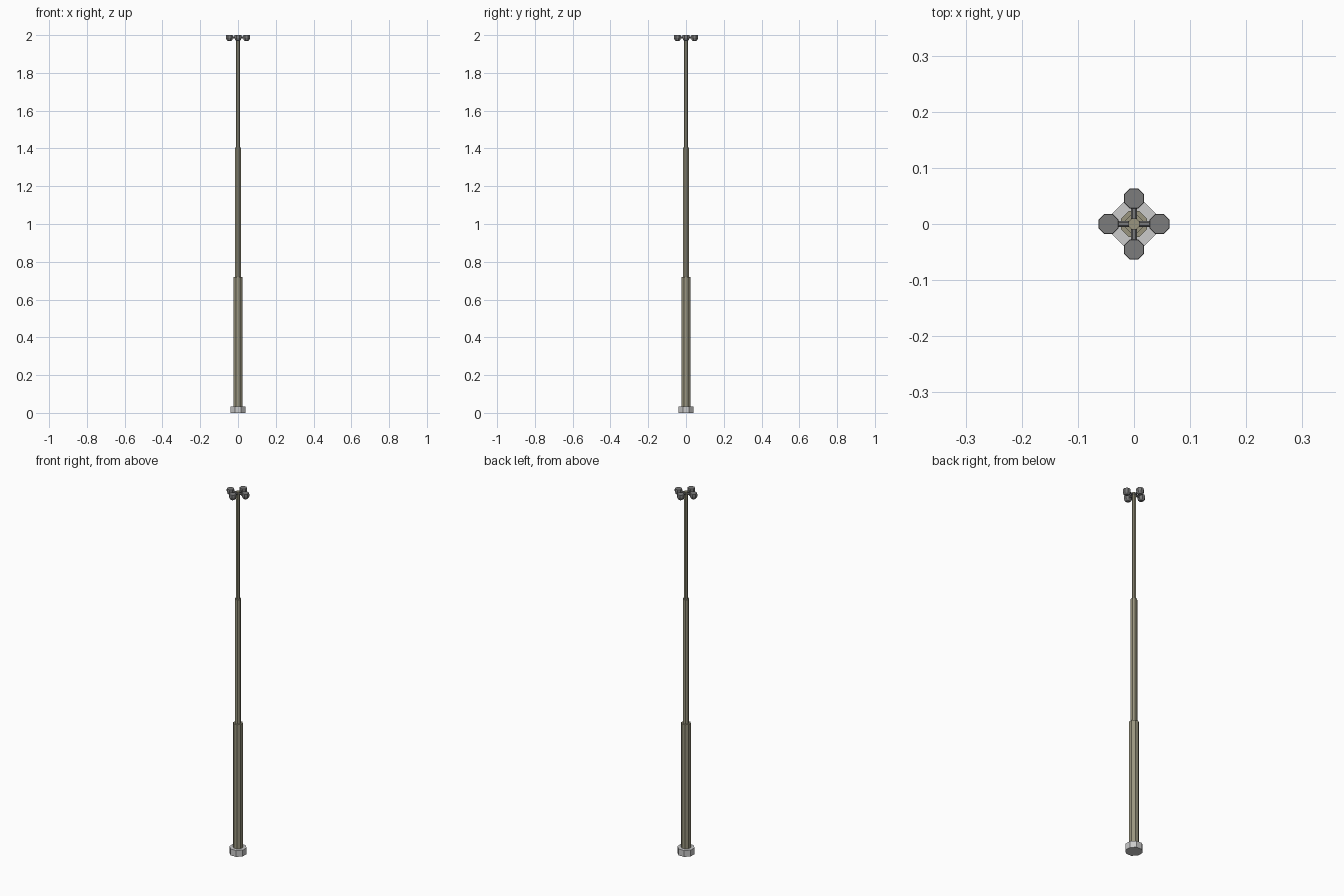
import bpy, bmesh, math
from mathutils import Matrix

if "Cube" in bpy.data.objects:
    bpy.data.objects.remove(bpy.data.objects["Cube"])


def material(name, rgb):
    m = bpy.data.materials.new(name)
    m.diffuse_color = (*rgb, 1)
    m.use_nodes = True
    m.node_tree.nodes["Principled BSDF"].inputs["Base Color"].default_value = m.diffuse_color
    return m


OLIVE = material("olive_metal", (0.32, 0.30, 0.21))
DARK = material("dark_metal", (0.2, 0.2, 0.2))


def lathe(name, profile, sides=8, mat=None, loc=(0, 0, 0), turn=0.5):
    """Flat-faced turned solid from (radius, z) rings, capped at both ends."""
    bm = bmesh.new()
    rings = []
    for r, z in profile:
        ring = []
        for i in range(sides):
            a = 2 * math.pi * (i + turn) / sides
            ring.append(bm.verts.new((r * math.cos(a), r * math.sin(a), z)))
        rings.append(ring)
    for lo, hi in zip(rings, rings[1:]):
        for i in range(sides):
            j = (i + 1) % sides
            bm.faces.new((lo[i], lo[j], hi[j], hi[i]))
    bm.faces.new(rings[0][::-1])
    bm.faces.new(rings[-1])
    me = bpy.data.meshes.new(name)
    bm.to_mesh(me)
    bm.free()
    ob = bpy.data.objects.new(name, me)
    ob.location = loc
    bpy.context.collection.objects.link(ob)
    if mat:
        me.materials.append(mat)
    return ob


# Foot and three telescoping pole sections
lathe("foot", [(0.044, 0), (0.044, 0.035)])
lathe("lower_pole", [(0.025, 0.03), (0.025, 0.72)], mat=OLIVE)
lathe("middle_pole", [(0.0165, 0.70), (0.0165, 1.405)], mat=OLIVE)
lathe("upper_pole", [(0.0105, 1.39), (0.0105, 1.997)], mat=OLIVE)

# Four arms, each ending in a small rounded pod
for k in range(4):
    a = k * math.pi / 2
    arm = lathe(f"arm_{k + 1}", [(0.0062, 0), (0.0062, 0.045)], mat=DARK)
    arm.matrix_world = (Matrix.Translation((0, 0, 1.987))
                        @ Matrix.Rotation(a, 4, 'Z') @ Matrix.Rotation(math.pi / 2, 4, 'Y'))
    lathe(f"pod_{k + 1}", [(0.010, 1.969), (0.0165, 1.975), (0.0197, 1.984), (0.0197, 1.994), (0.0185, 2.0)],
          mat=DARK, loc=(0.0455 * math.cos(a), 0.0455 * math.sin(a), 0))
